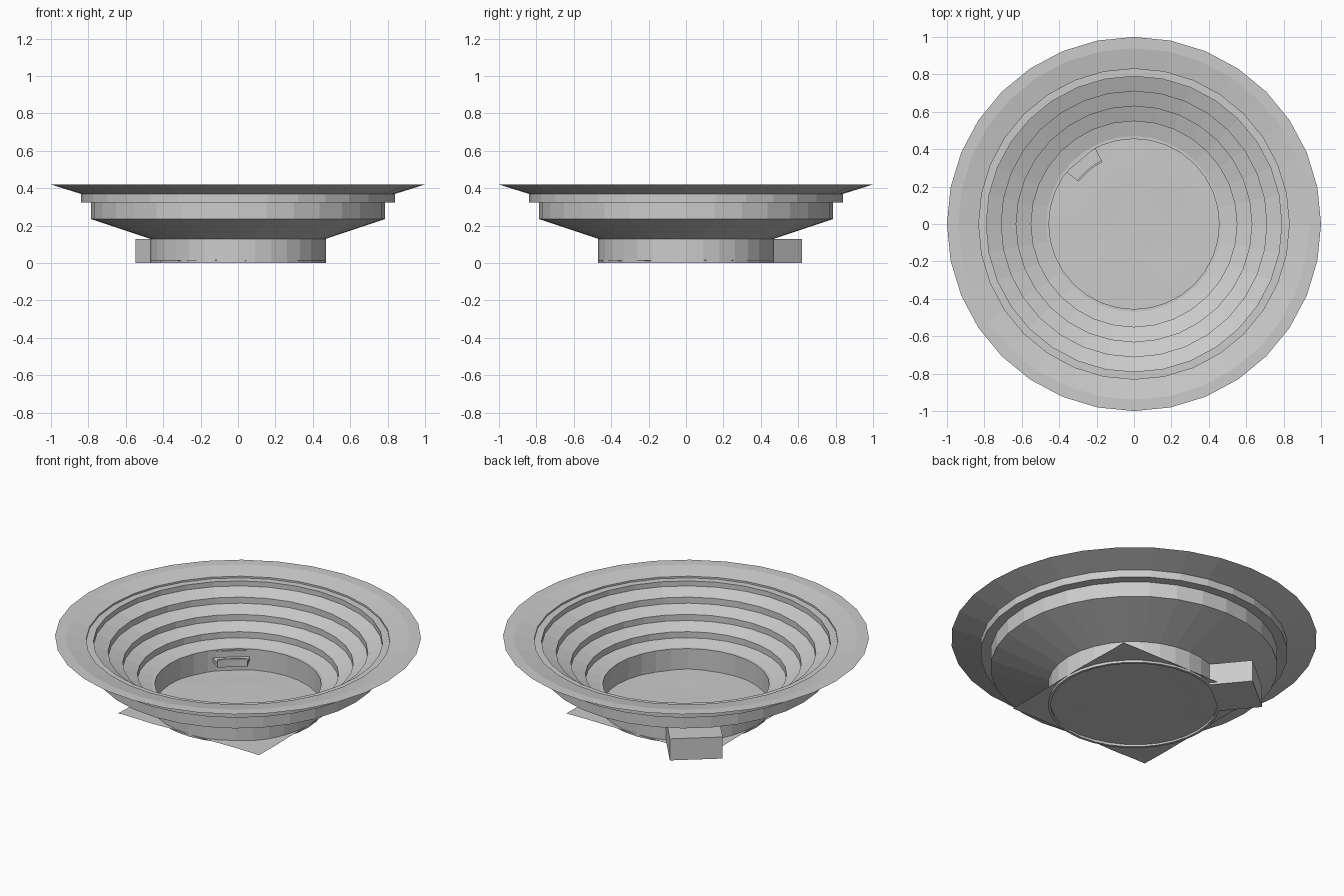
import bpy, bmesh, math
from mathutils import Vector, noise

if "Cube" in bpy.data.objects:
    bpy.data.objects.remove(bpy.data.objects["Cube"])

stone = bpy.data.materials.new("grey stone")
stone.diffuse_color = (0.6, 0.6, 0.6, 1)
stone.use_nodes = True
stone.node_tree.nodes["Principled BSDF"].inputs["Base Color"].default_value = stone.diffuse_color


def finish(name, bm):
    bmesh.ops.recalc_face_normals(bm, faces=bm.faces)
    me = bpy.data.meshes.new(name)
    bm.to_mesh(me)
    bm.free()
    me.materials.append(stone)
    ob = bpy.data.objects.new(name, me)
    bpy.context.collection.objects.link(ob)
    return ob


def sweep(name, profile, start=0, end=360, steps=32):
    """Turn a closed (radius, z) profile about z, all round or over an arc."""
    bm = bmesh.new()
    full = end - start == 360
    rings = []
    for i in range(steps if full else steps + 1):
        a = math.radians(start + (end - start) * i / steps)
        rings.append([bm.verts.new((r * math.cos(a), r * math.sin(a), z)) for r, z in profile])
    n = len(profile)
    for i in range(steps):
        a, b = rings[i], rings[(i + 1) % len(rings)]
        for j in range(n):
            k = (j + 1) % n
            bm.faces.new((a[j], a[k], b[k], b[j]))
    if not full:
        bm.faces.new(rings[0])
        bm.faces.new(rings[-1])
    return finish(name, bm)


# Seating bowl: outside from the foot to the rim, then stepped tiers back inside
outside = [(0.455, 0), (0.47, 0), (0.47, 0.13), (0.785, 0.235), (0.785, 0.325),
           (0.84, 0.325), (0.84, 0.37), (1.0, 0.42)]
inside = [(0.94, 0.42), (0.83, 0.40), (0.83, 0.39), (0.79, 0.39)]
z = 0.36
for i in range(4):
    r = 0.79 - 0.08 * i
    inside += [(r, z), (r - 0.08, z - 0.03)]
    z -= 0.067
inside[-1] = (0.47, 0.138)
inside += [(0.455, 0.138)]
sweep("seating_bowl", outside + inside)

# Sand floor: slightly uneven square sheet running under the wall
bm = bmesh.new()
bmesh.ops.create_grid(bm, x_segments=16, y_segments=16, size=0.47)
for v in bm.verts:
    v.co.z = 0.013 + 0.005 * noise.noise(Vector((v.co.x * 5, v.co.y * 5, 0.3)))
floor = finish("arena_floor", bm)
for v in floor.data.polygons:
    v.use_smooth = True

# Entrance block outside the wall
ang = math.radians(129.7)
bm = bmesh.new()
bmesh.ops.create_cube(bm, size=1)
for v in bm.verts:
    v.co = (0.565 + 0.24 * v.co.x, 0.29 * v.co.y, 0.065 + 0.13 * v.co.z)
block = finish("entrance_block", bm)
block.rotation_euler.z = ang

# Balcony on the inner wall, with a thin curved parapet
sweep("balcony", [(0.38, 0.067), (0.46, 0.067), (0.46, 0.092), (0.38, 0.092)], 117, 142.5, 4)
sweep("balcony_parapet", [(0.372, 0.067), (0.382, 0.067), (0.382, 0.115), (0.372, 0.115)], 117, 142.5, 4)
